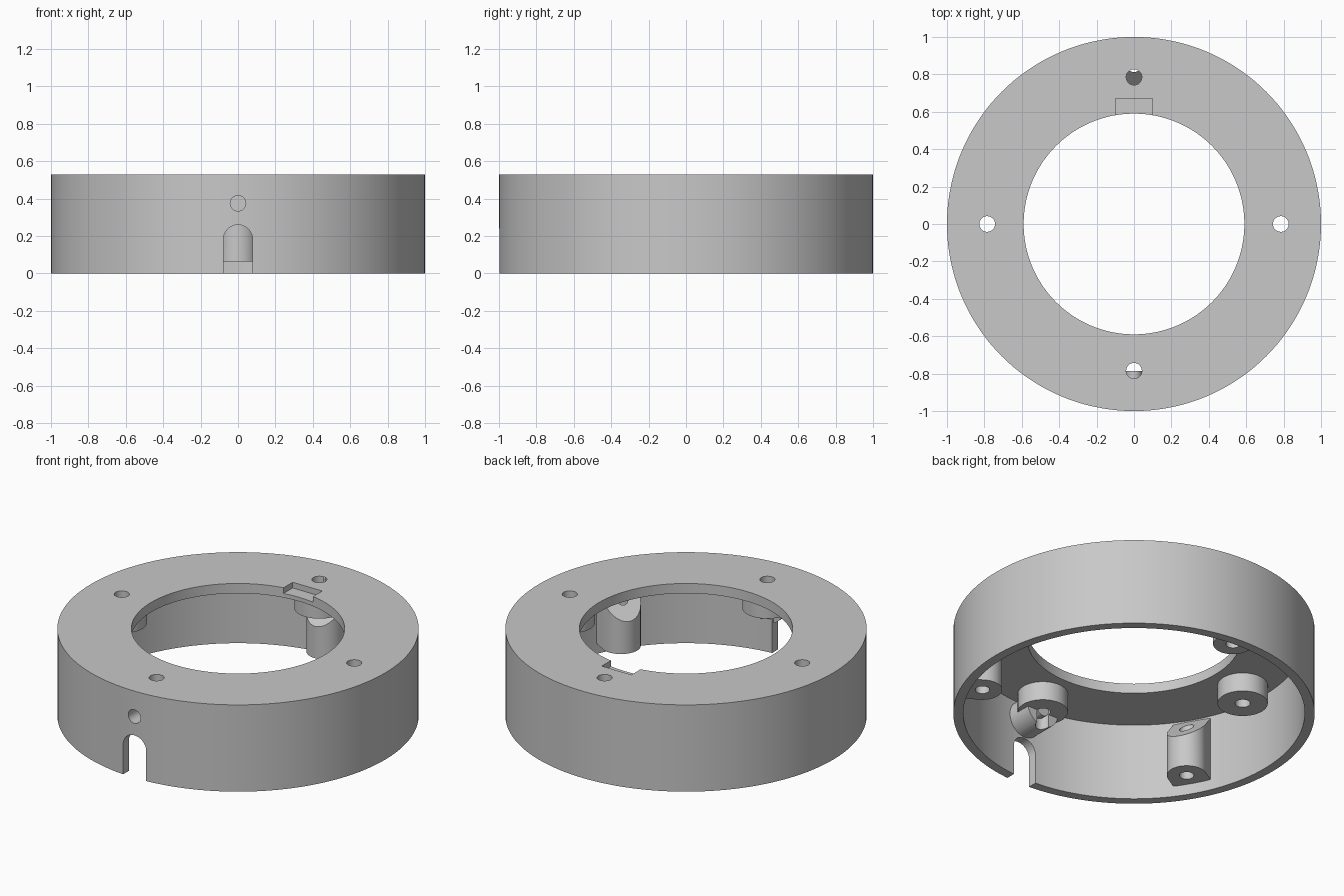
import bpy, bmesh, math
from mathutils import Matrix, Vector

cube = bpy.data.objects.get("Cube")
if cube:
    bpy.data.objects.remove(cube, do_unlink=True)

HEIGHT, PLATE_Z, WALL_R, BORE_R = 0.53, 0.47, 0.945, 0.59
BOSS_D, BOSS_Z, POST_D, POST_R = 0.785, 0.355, 0.852, 0.11

grey = bpy.data.materials.new("plain grey")
grey.use_nodes = True
colour = (0.58, 0.58, 0.58, 1)
grey.diffuse_color = colour
grey.node_tree.nodes["Principled BSDF"].inputs["Base Color"].default_value = colour


def make(name, bm):
    bmesh.ops.recalc_face_normals(bm, faces=bm.faces)
    mesh = bpy.data.meshes.new(name)
    bm.to_mesh(mesh)
    bm.free()
    mesh.materials.append(grey)
    obj = bpy.data.objects.new(name, mesh)
    bpy.context.collection.objects.link(obj)
    return obj


def cylinder(name, start, end, radius, sides=48):
    start, end = Vector(start), Vector(end)
    axis = end - start
    bm = bmesh.new()
    turn = axis.to_track_quat('Z', 'Y').to_matrix().to_4x4()
    bmesh.ops.create_cone(bm, cap_ends=True, segments=sides, radius1=radius,
                          radius2=radius, depth=axis.length,
                          matrix=Matrix.Translation((start + end) / 2) @ turn)
    return make(name, bm)


def box(name, low, high):
    low, high = Vector(low), Vector(high)
    bm = bmesh.new()
    bmesh.ops.create_cube(bm, size=1, matrix=Matrix.Translation((low + high) / 2)
                          @ Matrix.Diagonal((*(high - low), 1)))
    return make(name, bm)


def lathe(name, profile, steps=144):
    bm = bmesh.new()
    rings = []
    for i in range(steps):
        a = math.tau * i / steps
        rings.append([bm.verts.new((r * math.cos(a), r * math.sin(a), z))
                      for r, z in profile])
    n = len(profile)
    for i in range(steps):
        a, b = rings[i], rings[(i + 1) % steps]
        for j in range(n):
            k = (j + 1) % n
            bm.faces.new((a[j], b[j], b[k], a[k]))
    return make(name, bm)


def screw_post(name, angle):
    # Round-nosed post running into the wall, with a top sloping up outwards
    outline = [(0.97, -POST_R)]
    for i in range(25):
        a = -math.pi / 2 - math.pi * i / 24
        outline.append((POST_D + POST_R * math.cos(a), POST_R * math.sin(a)))
    outline.append((0.97, POST_R))
    bm = bmesh.new()
    low = [bm.verts.new((x, y, 0.065)) for x, y in outline]
    high = [bm.verts.new((x, y, x - 0.482)) for x, y in outline]
    bm.faces.new(low)
    bm.faces.new(high)
    for i in range(len(low)):
        j = (i + 1) % len(low)
        bm.faces.new((low[i], low[j], high[j], high[i]))
    bm.transform(Matrix.Rotation(angle, 4, 'Z'))
    return make(name, bm)


# Outer wall and top plate
body = lathe("ring_housing", [(1, 0), (1, HEIGHT), (BORE_R, HEIGHT),
                              (BORE_R, PLATE_Z), (WALL_R, PLATE_Z), (WALL_R, 0)])
added, cutters = [], []

# Four bosses under the plate, each with a screw hole
for i in range(4):
    a = i * math.pi / 2
    x, y = BOSS_D * math.cos(a), BOSS_D * math.sin(a)
    added.append(cylinder("plate_boss", (x, y, BOSS_Z), (x, y, 0.5), 0.139))
    bottom = 0.2 if i == 3 else 0.35
    cutters.append(cylinder("boss_hole", (x, y, bottom), (x, y, 0.6), 0.042, 32))

# Three sloped posts on the wall with vertical screw holes
for degrees in (90, 210, 330):
    a = math.radians(degrees)
    x, y = POST_D * math.cos(a), POST_D * math.sin(a)
    added.append(screw_post("wall_post", a))
    cutters.append(cylinder("post_hole", (x, y, -0.1), (x, y, 0.43), 0.04, 32))

# Horizontal tube behind the front hole
added.append(cylinder("side_tube", (0, -0.97, 0.375), (0, -BOSS_D, 0.375), POST_R - 0.002))
cutters.append(cylinder("side_hole", (0, -1.1, 0.375), (0, -BOSS_D, 0.375), 0.0415, 32))

# Arched cable slot at the front and shallow notch at the back of the bore
cutters.append(box("slot_cut", (-0.078, -1.1, -0.1), (0.078, -0.87, 0.182)))
cutters.append(cylinder("slot_arch", (0, -1.1, 0.182), (0, -0.87, 0.182), 0.078))
cutters.append(box("notch_cut", (-0.1, 0.5, 0.495), (0.1, 0.67, 0.6)))

# Join and cut, then bake the result and drop the helpers
for operation, group in (('UNION', added), ('DIFFERENCE', cutters)):
    for helper in group:
        helper.hide_render = True
        mod = body.modifiers.new(helper.name, 'BOOLEAN')
        mod.operation, mod.object, mod.solver = operation, helper, 'EXACT'
graph = bpy.context.evaluated_depsgraph_get()
result = bpy.data.meshes.new_from_object(body.evaluated_get(graph))
body.modifiers.clear()
body.data = result
for helper in added + cutters:
    bpy.data.objects.remove(helper, do_unlink=True)
result.materials.clear()
result.materials.append(grey)
for face in result.polygons:
    face.material_index = 0

bpy.ops.object.select_all(action='DESELECT')
body.select_set(True)
bpy.context.view_layer.objects.active = body
bpy.ops.object.shade_smooth_by_angle(angle=math.radians(30))
